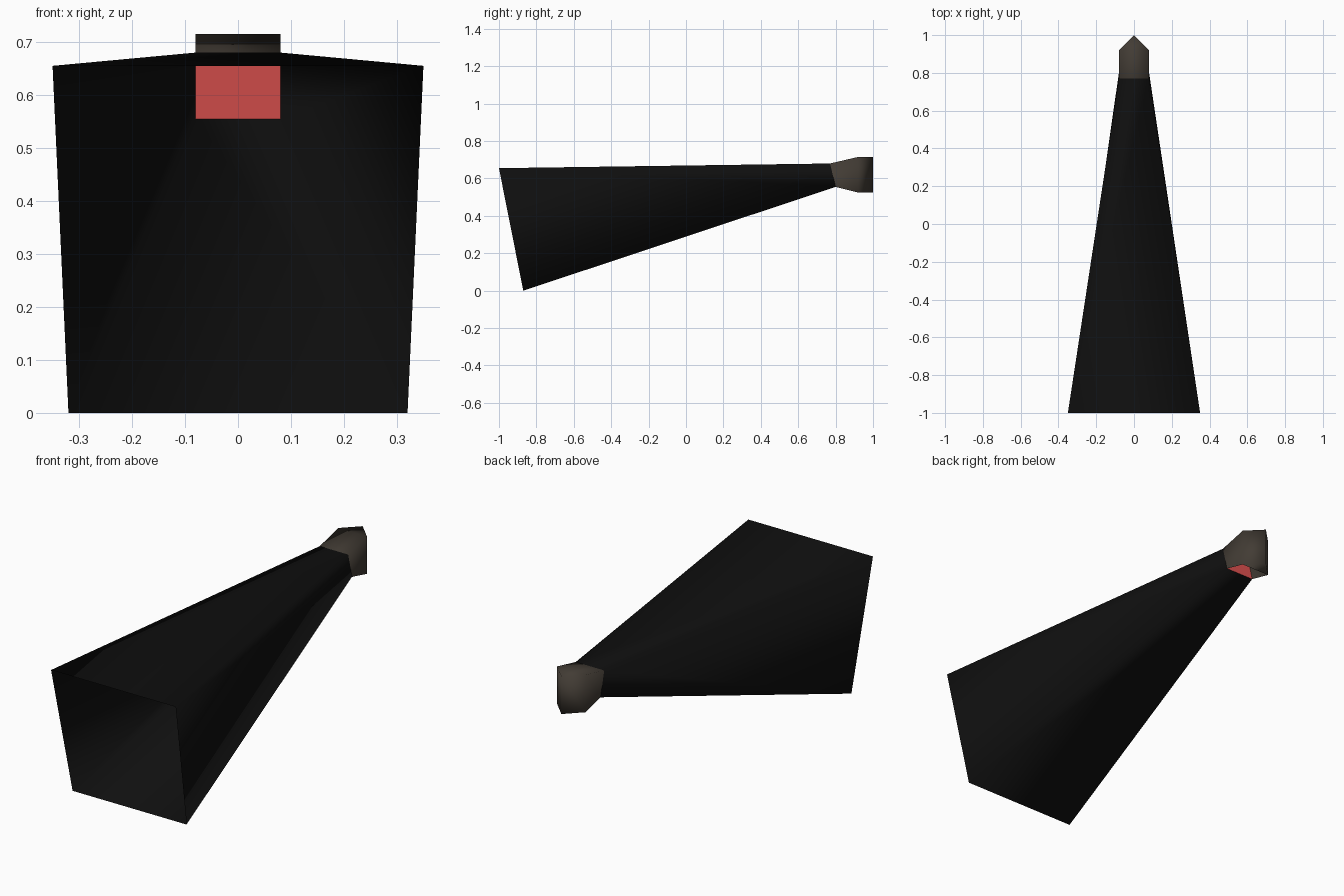
import bpy, bmesh

if "Cube" in bpy.data.objects:
    bpy.data.objects.remove(bpy.data.objects["Cube"])


def material(name, rgb):
    m = bpy.data.materials.new(name)
    m.diffuse_color = (*rgb, 1.0)
    m.use_nodes = True
    m.node_tree.nodes["Principled BSDF"].inputs["Base Color"].default_value = m.diffuse_color
    return m


black = material("matte_black", (0.005, 0.005, 0.005))
brown = material("dark_brown", (0.055, 0.045, 0.035))
red = material("red", (0.8, 0.09, 0.085))


def ring(w_top, y_top, z_top, w_bot, y_bot, z_bot):
    """Four corners of a tilted rectangle, symmetric in x."""
    return [(-w_top, y_top, z_top), (w_top, y_top, z_top),
            (w_bot, y_bot, z_bot), (-w_bot, y_bot, z_bot)]


def build(name, points, faces, mat, smooth=True):
    mesh = bpy.data.meshes.new(name)
    bm = bmesh.new()
    verts = [bm.verts.new(p) for p in points]
    for f in faces:
        bm.faces.new([verts[i] for i in f]).smooth = smooth
    bm.to_mesh(mesh)
    bm.free()
    mesh.materials.append(mat)
    ob = bpy.data.objects.new(name, mesh)
    bpy.context.collection.objects.link(ob)
    return ob


mouth = ring(0.35, -1.0, 0.655, 0.32, -0.87, 0.0)
throat = ring(0.08, 0.77, 0.68, 0.08, 0.80, 0.555)
shoulder = ring(0.08, 0.92, 0.715, 0.08, 0.92, 0.525)
tip = [(0, 1.0, 0.715), (0, 1.0, 0.525)]

# Open tapered funnel: four walls from wide mouth to narrow throat
build("funnel", mouth + throat,
      [(i, (i + 1) % 4, (i + 1) % 4 + 4, i + 4) for i in range(4)], black)

# Red plate closing the throat
build("throat_plate", throat, [(0, 1, 2, 3)], red, False)

# Wedge-ended cap behind the throat, open on the sloping underside
build("end_cap", throat + shoulder + tip, [
    (0, 1, 5, 4),            # sloping roof
    (1, 2, 6, 5),            # right wall
    (3, 0, 4, 7),            # left wall
    (4, 5, 8),               # roof of the wedge
    (5, 6, 9, 8),            # right wedge wall
    (7, 4, 8, 9),            # left wedge wall
    (6, 7, 9),               # floor of the wedge
], brown)
